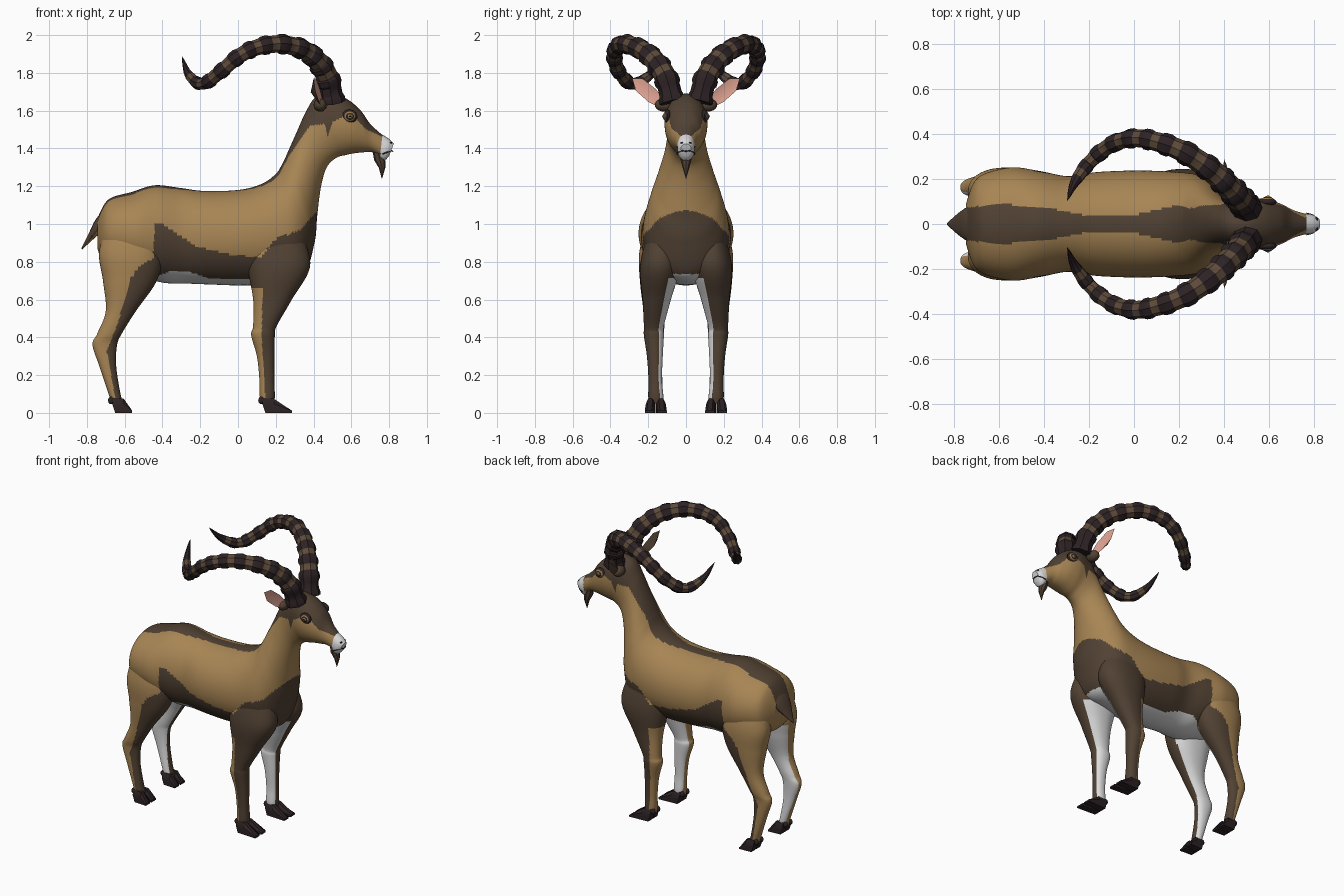
import bpy, bmesh, math
from mathutils import Vector

if "Cube" in bpy.data.objects:
    bpy.data.objects.remove(bpy.data.objects["Cube"])

PALETTE = [
    ("tan_coat", (0.39, 0.235, 0.09)), ("brown_coat", (0.082, 0.053, 0.033)),
    ("white_coat", (0.72, 0.72, 0.72)), ("dark_horn", (0.026, 0.016, 0.018)),
    ("light_horn", (0.11, 0.07, 0.042)), ("ear_pink", (0.73, 0.36, 0.28)),
    ("eye_gold", (0.3, 0.18, 0.065)),
]
TAN, BROWN, WHITE, DARK, LIGHT, PINK, GOLD = range(7)
MATS = []
for name, rgb in PALETTE:
    m = bpy.data.materials.new(name)
    m.diffuse_color = (*rgb, 1)
    m.use_nodes = True
    m.node_tree.nodes["Principled BSDF"].inputs["Base Color"].default_value = m.diffuse_color
    MATS.append(m)


def catmull(pts, n):
    """Smooth a list of tuples, n steps per span."""
    out = []
    for i in range(len(pts) - 1):
        a, b, c, d = (pts[min(max(i + k, 0), len(pts) - 1)] for k in (-1, 0, 1, 2))
        for s in range(n):
            t = s / n
            out.append(tuple(q + 0.5 * t * (r - p + t * (2*p - 5*q + 4*r - w + t * (3*(q - r) + w - p)))
                             for p, q, r, w in zip(a, b, c, d)))
    return out + [tuple(pts[-1])]


def lerp(table, x):
    if x <= table[0][0]:
        return table[0][1]
    for (a, b), (c, d) in zip(table, table[1:]):
        if x <= c:
            return b + (d - b) * (x - a) / (c - a)
    return table[-1][1]


def finish(name, rings, rule, angle=40):
    """Skin closed rings, cap both ends, colour faces by rule(centre, normal, ring)."""
    bm = bmesh.new()
    vs = [[bm.verts.new(p) for p in r] for r in rings]
    lay = bm.faces.layers.int.new("ring")
    m = len(vs[0])
    for i in range(len(vs) - 1):
        for j in range(m):
            k = (j + 1) % m
            f = bm.faces.new((vs[i][j], vs[i][k], vs[i+1][k], vs[i+1][j]))
            f[lay] = i
    for r, i in ((vs[0], 0), (vs[-1], len(vs) - 2)):
        c = bm.verts.new(sum((v.co for v in r), Vector()) / m)
        for j in range(m):
            bm.faces.new((r[j], r[(j + 1) % m], c))[lay] = i
    return emit(name, bm, lambda f: rule(f.calc_center_median(), f.normal, f[lay]), angle)


def emit(name, bm, rule, angle=40):
    bmesh.ops.recalc_face_normals(bm, faces=bm.faces)
    bm.normal_update()
    for f in bm.faces:
        f.material_index = rule(f)
    me = bpy.data.meshes.new(name)
    bm.to_mesh(me)
    bm.free()
    for m in MATS:
        me.materials.append(m)
    ob = bpy.data.objects.new(name, me)
    bpy.context.collection.objects.link(ob)
    bpy.ops.object.select_all(action='DESELECT')
    ob.select_set(True)
    bpy.context.view_layer.objects.active = ob
    bpy.ops.object.shade_smooth_by_angle(angle=math.radians(angle))
    return ob


def loft(name, sections, rule, n=8, m=48, side=1, p=0.9):
    """Sections: top x, top z, bottom x, bottom z, half width, centre y."""
    rings = []
    for tx, tz, bx, bz, w, cy in catmull(sections, n):
        ring = []
        for j in range(m):
            a = 2 * math.pi * j / m
            c, s = math.cos(a), math.sin(a)
            y = cy + w * math.copysign(abs(c) ** p, c)
            u = 0.5 + 0.5 * math.copysign(abs(s) ** p, s)
            ring.append((bx + (tx - bx) * u, side * y, bz + (tz - bz) * u))
        rings.append(ring)
    return finish(name, rings, rule)


def sweep(name, path, radii, m, rule, angle=40):
    """Round tube along a path with a radius for each point."""
    P = [Vector(p) for p in path]
    T = [(P[min(i+1, len(P)-1)] - P[max(i-1, 0)]).normalized() for i in range(len(P))]
    N = T[0].orthogonal().normalized()
    rings = []
    for i, p in enumerate(P):
        if i:
            N = T[i-1].rotation_difference(T[i]) @ N
        B = T[i].cross(N)
        rings.append([p + radii[i] * (N * math.cos(2*math.pi*j/m) + B * math.sin(2*math.pi*j/m)) for j in range(m)])
    return finish(name, rings, rule, angle)


# Coat pattern boundaries
FLANK = [(-0.45, 0.82), (-0.44, 1.01), (-0.4, 1.0), (-0.22, 0.88), (0, 0.83), (0.12, 0.83),
         (0.2, 0.92), (0.33, 0.97), (0.42, 1.07)]
HIND = [(0.08, -0.65), (0.33, -0.695), (0.45, -0.645), (0.6, -0.6), (0.75, -0.55), (0.82, -0.45)]
FORE = [(0.08, 0.145), (0.4, 0.125), (0.65, 0.13)]
BELLY = [(-0.44, 0.72), (-0.36, 0.75), (-0.25, 0.745), (-0.15, 0.71), (0.05, 0.695), (0.12, 0.6)]
STRIPE = [(-0.76, 0.07), (-0.6, 0.09), (-0.4, 0.075), (-0.2, 0.035), (0, 0.04), (0.2, 0.085), (0.4, 0.03)]
HEAD = [(0.27, 1.36), (0.38, 1.52), (0.46, 1.53), (0.475, 1.46), (0.5, 1.54), (0.6, 1.59),
        (0.64, 1.54), (0.68, 1.5), (0.77, 1.46)]


def side_coat(c):
    if c.x < -0.3 and c.z < 0.82:
        return BROWN if c.x > lerp(HIND, c.z) else TAN
    if c.x > -0.05 and c.z < 0.66:
        return BROWN if c.x > lerp(FORE, c.z) else TAN
    return BROWN if c.x > -0.455 and c.z < lerp(FLANK, c.x) else TAN


def body_coat(c, n, i):
    if c.z < lerp(BELLY, c.x) or (abs(c.y) < 0.1 and c.z < 0.8 and c.x < -0.4) \
            or (abs(c.y) < 0.12 and c.z < 0.735 and c.x < 0.35):
        return WHITE
    if c.x > 0.27 and c.z > lerp(HEAD, c.x):
        return BROWN
    if c.x < 0.4 and c.z > 1.0 and abs(c.y) < lerp(STRIPE, c.x) and (n.z > 0.1 or n.x < -0.3):
        return BROWN
    return side_coat(c)


def leg_coat(c, n, i):
    if n.y * math.copysign(1, c.y) < -0.5 and c.z < (0.72 if c.x > 0 else 0.78):
        return WHITE
    return side_coat(c)


# Body, neck and head in one skin
body = [(-0.745, 1.03, -0.745, 0.87, 0.09), (-0.685, 1.13, -0.70, 0.79, 0.205), (-0.56, 1.17, -0.54, 0.73, 0.25),
        (-0.44, 1.205, -0.40, 0.69, 0.235), (-0.3, 1.19, -0.28, 0.685, 0.212), (-0.18, 1.175, -0.15, 0.68, 0.23),
        (0, 1.18, 0.02, 0.675, 0.237), (0.12, 1.21, 0.2, 0.685, 0.232), (0.2, 1.265, 0.345, 0.73, 0.22),
        (0.24, 1.33, 0.405, 0.9, 0.187), (0.27, 1.395, 0.42, 1.05, 0.153), (0.31, 1.485, 0.44, 1.2, 0.118),
        (0.355, 1.585, 0.47, 1.3, 0.1), (0.41, 1.67, 0.52, 1.35, 0.102), (0.5, 1.69, 0.57, 1.365, 0.113),
        (0.58, 1.66, 0.62, 1.375, 0.107), (0.65, 1.6, 0.67, 1.38, 0.085), (0.7, 1.53, 0.71, 1.38, 0.062),
        (0.765, 1.47, 0.755, 1.36, 0.045), (0.78, 1.455, 0.765, 1.36, 0.04)]
loft("body", [s + (0,) for s in body], body_coat, n=20, m=120, p=0.98)

# Muzzle, mouth line, beard and tail
loft("muzzle", [(0.765, 1.474, 0.75, 1.345, 0.046, 0), (0.8, 1.45, 0.775, 1.335, 0.043, 0),
                (0.825, 1.425, 0.8, 1.36, 0.028, 0)], lambda c, n, i: WHITE, n=3, m=20)
sweep("mouth", [(0.765, -0.047, 1.37), (0.79, -0.041, 1.38), (0.814, -0.02, 1.388), (0.82, 0, 1.385),
                (0.814, 0.02, 1.388), (0.79, 0.041, 1.38), (0.765, 0.047, 1.37)], [0.0035] * 7, 6, lambda c, n, i: DARK)
sweep("beard", [(0.735, 0, 1.4), (0.75, 0, 1.345), (0.763, 0, 1.3), (0.762, 0, 1.24)],
      [0.025, 0.03, 0.018, 0.001], 8, lambda c, n, i: BROWN)
loft("tail", [(-0.69, 1.09, -0.71, 0.97, 0.085, 0), (-0.75, 1.03, -0.73, 0.95, 0.075, 0),
              (-0.79, 0.95, -0.76, 0.925, 0.05, 0), (-0.83, 0.87, -0.825, 0.865, 0.004, 0)],
     lambda c, n, i: BROWN if n.x < 0.1 else TAN, n=3, m=16)


def ball(name, loc, scale, colour):
    bm = bmesh.new()
    bmesh.ops.create_uvsphere(bm, u_segments=16, v_segments=10, radius=1)
    for v in bm.verts:
        v.co = Vector(loc) + Vector(a * b for a, b in zip(v.co, scale))
    emit(name, bm, lambda f: colour)


def toe(name, x, y, length, s):
    """Wedge hoof half with a sloping front."""
    rings = []
    for w, yy in ((0.017, -0.024), (0.026, -0.012), (0.026, 0.012), (0.017, 0.024)):
        k = w / 0.026
        prof = [(0.03, 0), (length, 0), (length, 0.012), (0.075, 0.075 * k), (0.015, 0.08 * k), (0.015, 0.045)]
        rings.append([(x + px, s * (y + yy + 0.06 * (px - 0.05) * math.copysign(1, y - 0.16)), pz) for px, pz in prof])
    finish(name, rings, lambda c, n, i: DARK, 25)


# Leg sections: front x, back x, height, half width, centre y
FRONT_LEG = [(0.33, 0.04, 0.97, 0.07, 0.13), (0.382, 0.05, 0.78, 0.105, 0.138), (0.285, 0.08, 0.6, 0.075, 0.155),
             (0.205, 0.08, 0.46, 0.053, 0.17), (0.195, 0.07, 0.41, 0.053, 0.17), (0.193, 0.1, 0.3, 0.042, 0.165),
             (0.192, 0.113, 0.18, 0.036, 0.163), (0.195, 0.115, 0.09, 0.04, 0.16), (0.19, 0.12, 0.05, 0.036, 0.16)]
HIND_LEG = [(-0.45, -0.69, 1.02, 0.07, 0.135), (-0.4, -0.735, 0.85, 0.105, 0.142), (-0.43, -0.715, 0.7, 0.092, 0.152),
            (-0.54, -0.7, 0.54, 0.06, 0.165), (-0.615, -0.745, 0.42, 0.048, 0.165), (-0.64, -0.77, 0.36, 0.04, 0.162),
            (-0.645, -0.735, 0.25, 0.036, 0.163), (-0.622, -0.685, 0.1, 0.037, 0.16), (-0.605, -0.67, 0.05, 0.034, 0.16)]
HORN = [(0.5, 0.07, 1.64), (0.475, 0.105, 1.77), (0.42, 0.165, 1.865), (0.34, 0.24, 1.925), (0.22, 0.32, 1.953),
        (0.1, 0.365, 1.935), (0, 0.38, 1.885), (-0.1, 0.352, 1.8), (-0.19, 0.28, 1.74),
        (-0.26, 0.19, 1.79), (-0.295, 0.105, 1.885)]
HORN_R = [(0, 0.066), (0.2, 0.059), (0.5, 0.045), (0.75, 0.037), (0.88, 0.028), (1, 0.001)]

for s, tag in ((1, "left"), (-1, "right")):
    for label, leg, hx, hl in (("front_leg", FRONT_LEG, 0.115, 0.17), ("hind_leg", HIND_LEG, -0.68, 0.12)):
        loft(f"{label}_{tag}", [(f, z, b, z, w, y) for f, b, z, w, y in leg], leg_coat, n=14, m=64, side=s)
        for y in (0.133, 0.187):
            toe(f"{label}_hoof_{tag}", hx, y, hl, s)
            ball(f"{label}_dewclaw_{tag}", (hx + 0.008, s * y, 0.066), (0.016, 0.013, 0.02), DARK)

    # Ridged horn: alternating bands, plain dark tip
    curve = catmull(HORN, 12)
    bands, path, radii = 27, [], []
    for b in range(bands):
        for k in (0.1, 0.9) if b % 2 else (0.2, 0.8):
            t = (b + k) / bands if (b, k) != (bands - 1, 0.8) else 1
            q = t * (len(curve) - 1)
            i = min(int(q), len(curve) - 2)
            p = Vector(curve[i]).lerp(Vector(curve[i + 1]), q - i)
            path.append((p.x, s * p.y, p.z))
            swell = 1 if b > 22 else (1.08 if b % 2 == 0 else 0.94)
            radii.append(lerp(HORN_R, t) * swell)
    sweep(f"horn_{tag}", path, radii, 8,
          lambda c, n, i: LIGHT if i % 2 == 0 and (i // 2) % 2 == 1 and 2 < i // 2 < 24 else DARK, 30)

    # Cupped leaf ear, pink inside
    base, along, across = Vector((0.45, 0.115, 1.625)), Vector((-0.05, 0.17, 0.145)), Vector((0.004, -0.026, 0.031))
    bm = bmesh.new()
    rim = []
    for u, w in ((0, -0.5), (0.35, -0.95), (0.75, -0.9), (1, 0), (0.8, 0.9), (0.4, 0.95), (0, 0.5)):
        p = base + along * u + across * w
        rim.append(bm.verts.new((p.x, s * p.y, p.z)))
    mid = base + along * 0.5
    cup = bm.verts.new((mid.x - 0.012, s * mid.y, mid.z))
    back = bm.verts.new((mid.x - 0.04, s * mid.y, mid.z))
    inner = set()
    for j in range(len(rim)):
        a, b = rim[j], rim[(j + 1) % len(rim)]
        inner.add(bm.faces.new((a, b, cup)))
        bm.faces.new((b, a, back))
    emit(f"ear_{tag}", bm, lambda f: PINK if f in inner else BROWN)
    ball(f"ear_root_{tag}", (0.435, s * 0.115, 1.63), (0.035, 0.05, 0.035), BROWN)

    # Eye: lid, gold iris, dark pupil, and nostril
    ball(f"eyelid_{tag}", (0.59, s * 0.098, 1.57), (0.042, 0.018, 0.036), DARK)
    ball(f"eye_rim_{tag}", (0.591, s * 0.102, 1.57), (0.034, 0.018, 0.029), GOLD)
    ball(f"eye_ring_{tag}", (0.592, s * 0.106, 1.57), (0.027, 0.0165, 0.023), DARK)
    ball(f"iris_{tag}", (0.593, s * 0.109, 1.57), (0.019, 0.0155, 0.016), GOLD)
    ball(f"pupil_{tag}", (0.594, s * 0.113, 1.57), (0.011, 0.0135, 0.006), DARK)
    ball(f"nostril_{tag}", (0.809, s * 0.02, 1.43), (0.007, 0.01, 0.005), DARK)
